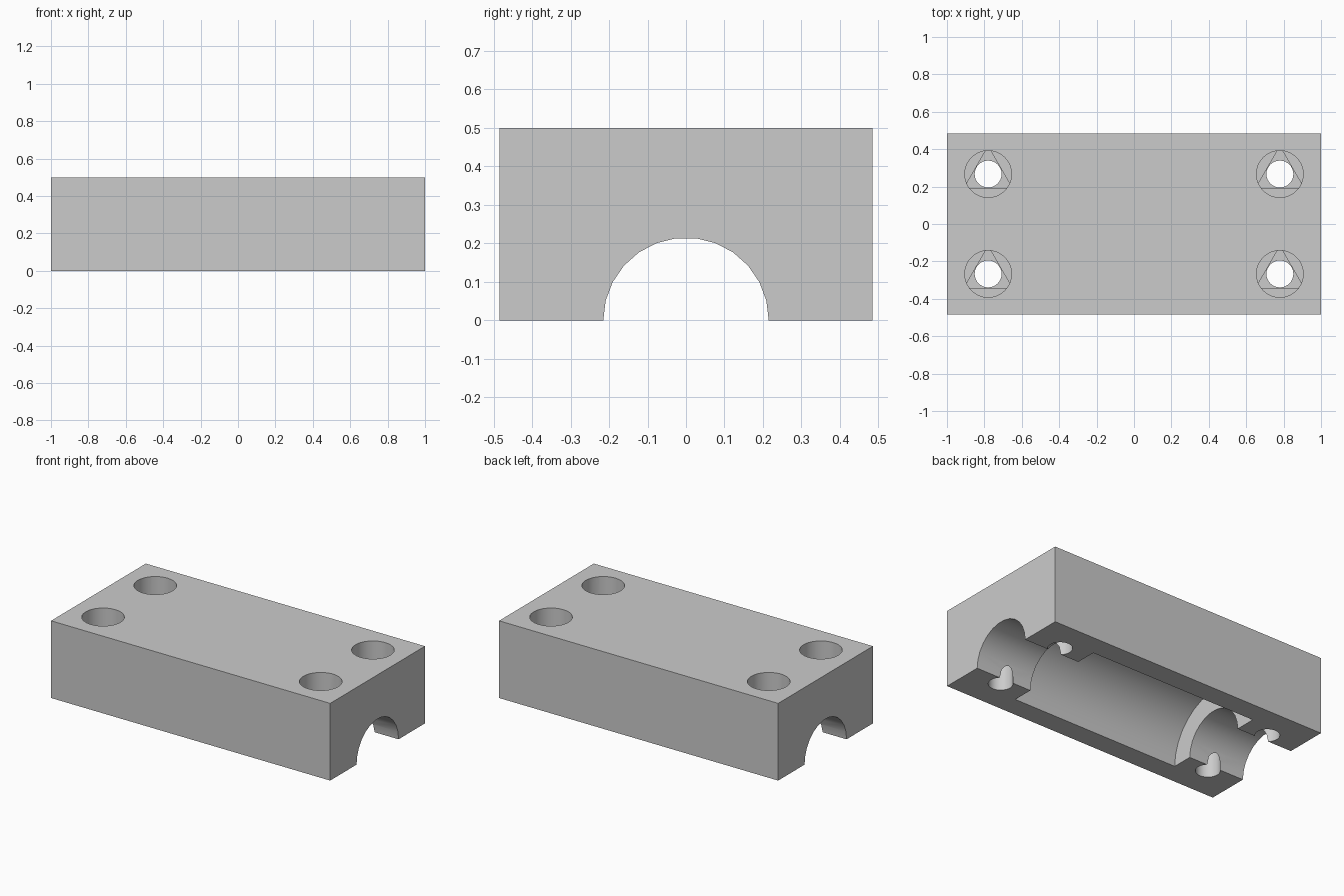
import bpy, bmesh, math
from math import radians, cos, sin, pi

LENGTH, WIDTH, HEIGHT = 2.0, 0.97, 0.5
SHAFT_R, BEARING_R, BEARING_LEN = 0.215, 0.35, 1.2
BOLT_X, BOLT_Y, BOLT_R, HEAD_R = 0.78, 0.267, 0.072, 0.125
SEAT_Z = 0.32          # floor of the bolt head recess
STEP = 0.012           # thin three-sided step under each recess

cube = bpy.data.objects.get("Cube")
if cube:
    bpy.data.objects.remove(cube, do_unlink=True)

grey = bpy.data.materials.new("plain grey")
grey.use_nodes = True
colour = (0.6, 0.6, 0.6, 1.0)
grey.diffuse_color = colour
grey.node_tree.nodes["Principled BSDF"].inputs["Base Color"].default_value = colour


def circle(radius, sides):
    return [(radius * cos(2 * pi * i / sides), radius * sin(2 * pi * i / sides))
            for i in range(sides)]


def prism(name, outline, start, end, place):
    """Extrude an outline from start to end; place maps (u, v, w) to x, y, z."""
    bm = bmesh.new()
    rings = [[bm.verts.new(place(u, v, w)) for u, v in outline] for w in (start, end)]
    bm.faces.new(rings[0])
    bm.faces.new(rings[1])
    n = len(outline)
    for i in range(n):
        j = (i + 1) % n
        bm.faces.new((rings[0][i], rings[0][j], rings[1][j], rings[1][i]))
    bmesh.ops.recalc_face_normals(bm, faces=bm.faces)
    mesh = bpy.data.meshes.new(name)
    bm.to_mesh(mesh)
    bm.free()
    mesh.materials.append(grey)
    obj = bpy.data.objects.new(name, mesh)
    bpy.context.collection.objects.link(obj)
    return obj


def along_x(u, v, w):
    return (w, u, v)


# Solid block
hx, hy = LENGTH / 2, WIDTH / 2
block = prism("bearing_block", [(-hx, -hy), (hx, -hy), (hx, hy), (-hx, hy)],
              0, HEIGHT, lambda u, v, w: (u, v, w))

# Shaft channel and the wider bearing pocket
cutters = [
    prism("shaft_cutter", circle(SHAFT_R, 26), -hx - 0.1, hx + 0.1, along_x),
    prism("bearing_cutter", circle(BEARING_R, 30), -BEARING_LEN / 2, BEARING_LEN / 2, along_x),
]

# Triangle around the bolt hole, its tips rounded off by the head recess
half = math.acos(BOLT_R * 1.03 / HEAD_R)
triangle = []
for side in (30, 150, 270):
    for offset in (-half, half, radians(60)):
        a = radians(side) + offset
        triangle.append((HEAD_R * cos(a), HEAD_R * sin(a)))

# Four bolt holes with head recesses
for sx in (-1, 1):
    for sy in (-1, 1):
        def upright(u, v, w, cx=sx * BOLT_X, cy=sy * BOLT_Y):
            return (cx + u, cy + v, w)
        cutters += [
            prism("bolt_cutter", circle(BOLT_R, 32), -0.1, HEIGHT + 0.1, upright),
            prism("step_cutter", triangle, SEAT_Z - STEP, SEAT_Z + 0.05, upright),
            prism("head_cutter", circle(HEAD_R, 48), SEAT_Z, HEIGHT + 0.1, upright),
        ]

# Cut everything out of the block
bpy.context.view_layer.objects.active = block
for cutter in cutters:
    cutter.hide_render = True
    mod = block.modifiers.new(cutter.name, "BOOLEAN")
    mod.operation = "DIFFERENCE"
    mod.solver = "EXACT"
    mod.object = cutter
    bpy.ops.object.modifier_apply(modifier=mod.name)
    bpy.data.objects.remove(cutter, do_unlink=True)

# Smooth bores, crisp edges
bpy.ops.object.select_all(action="DESELECT")
block.select_set(True)
bpy.ops.object.shade_smooth_by_angle(angle=radians(30))
